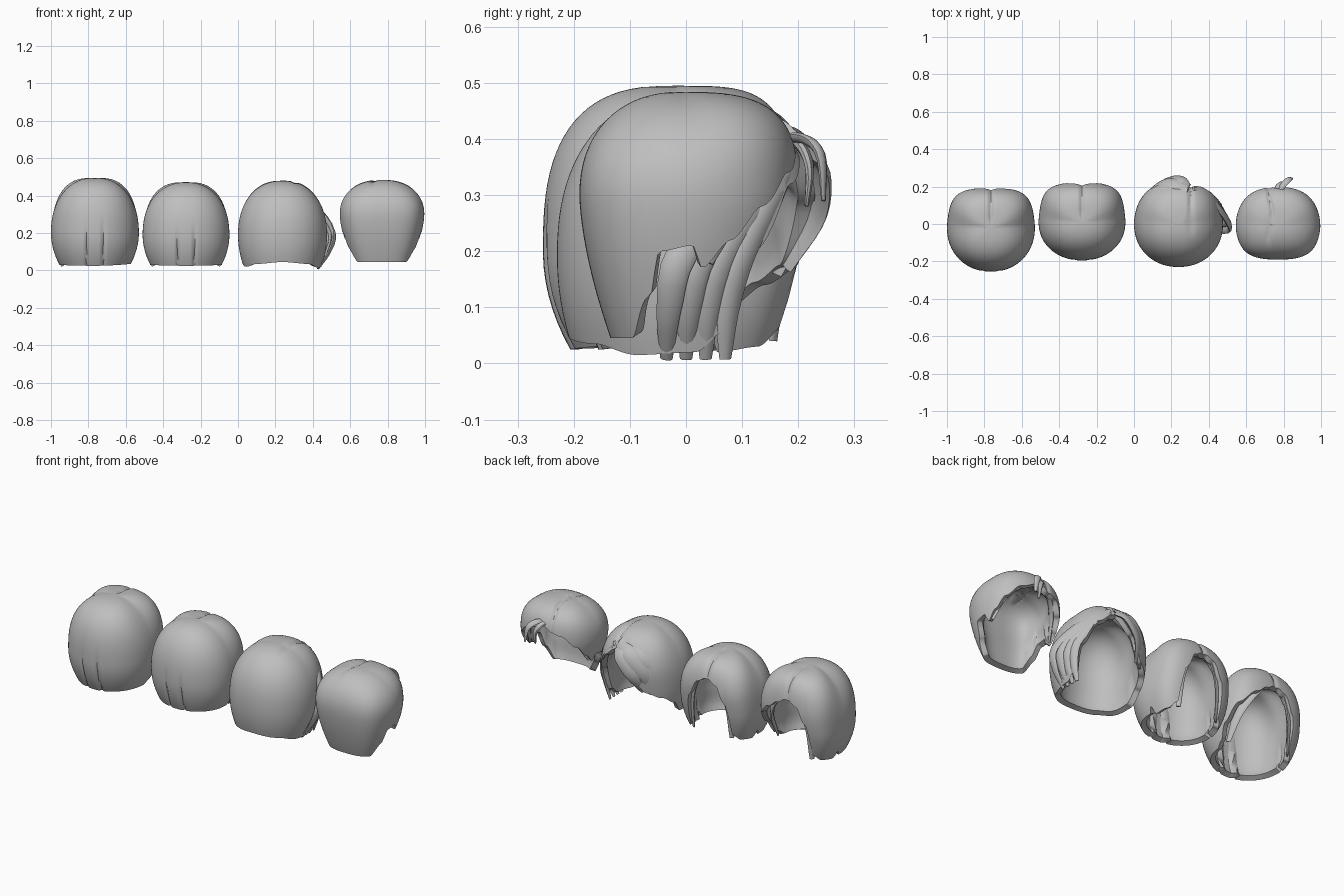
import bpy, bmesh, math
from mathutils import Vector

cube = bpy.data.objects.get("Cube")
if cube:
    bpy.data.objects.remove(cube)

# Single flat grey
grey = bpy.data.materials.new("hair_grey")
grey.use_nodes = True
COLOUR = (0.52, 0.52, 0.52, 1)
grey.diffuse_color = COLOUR
grey.node_tree.nodes["Principled BSDF"].inputs["Base Color"].default_value = COLOUR

SEGS, RINGS = 160, 30


def smooth(a, b, v):
    t = min(1, max(0, (v - a) / (b - a)))
    return t * t * (3 - 2 * t)


def table(points, v):
    """Eased interpolation through (position, value) pairs."""
    for (a, p), (b, q) in zip(points, points[1:]):
        if v <= b:
            return p + (q - p) * smooth(a, b, v)
    return points[-1][1]


def finish(name, bm):
    mesh = bpy.data.meshes.new(name)
    bm.to_mesh(mesh)
    bm.free()
    mesh.materials.append(grey)
    obj = bpy.data.objects.new(name, mesh)
    bpy.context.collection.objects.link(obj)
    bpy.ops.object.select_all(action='DESELECT')
    obj.select_set(True)
    bpy.context.view_layer.objects.active = obj
    return obj


def shade():
    bpy.ops.object.shade_smooth_by_angle(angle=math.radians(40))


def shell(name, cx, cy, size, z_wide, z_top, square, boxy, taper, hem, part, grooves=()):
    """Hollow cap of hair, open at the face and neck."""
    width, front, back = size
    part_x, part_y, wave = part
    bm = bmesh.new()

    def place(phi, t):
        dx, dy = math.sin(phi), math.cos(phi)
        low = table(hem, math.degrees(phi))
        z = z_top - (z_top - low) * (1 - math.cos(t * math.pi / 2))
        u = max(0, (z - z_wide) / (z_top - z_wide))
        # plan is squarer low down and round at the crown
        corner = square[0] * smooth(0, 0.8, dy) + square[1] * smooth(0, 0.8, -dy)
        n = 2.1 + corner * (1 - u * u)
        p = 2.2 + boxy[0] * smooth(0, 1, dy) + boxy[1] * smooth(0, 1, -dy)
        depth = front if dy > 0 else back
        radius = (abs(dx / width) ** n + abs(dy / depth) ** n) ** (-1 / n)
        radius *= max(0, 1 - u ** p) ** (1 / p)
        radius *= 1 - taper[0] * (max(0, z_wide - z) / z_wide) ** taper[1]
        x, y = radius * dx, radius * dy
        # front tucks in towards the jaw
        if y > 0:
            y *= 0.88 + 0.12 * smooth(0.08, 0.32, z)
        # parting line over the crown
        line = part_x + wave * math.sin(y * 25)
        cut = math.exp(-((x - line) / 0.012) ** 2) * smooth(part_y, part_y + 0.08, y)
        z -= 0.009 * cut
        if y > 0.1:
            y -= 0.006 * cut
        # vertical slits in the back
        if y < -0.05:
            for gx, gz in grooves:
                y += 0.013 * math.exp(-((x - gx) / 0.008) ** 2) * (1 - smooth(0.1, gz, z))
        return (cx + x, cy + y, z)

    pole = bm.verts.new((cx, cy, z_top))
    rings = [[bm.verts.new(place(-math.pi + math.tau * j / SEGS, i / RINGS))
              for j in range(SEGS)] for i in range(1, RINGS + 1)]
    for j in range(SEGS):
        k = (j + 1) % SEGS
        bm.faces.new((pole, rings[0][k], rings[0][j]))
        for a, b in zip(rings, rings[1:]):
            bm.faces.new((a[j], a[k], b[k], b[j]))
    obj = finish(name, bm)
    # lining: full thickness at the scalp, thinner towards the hem
    group = obj.vertex_groups.new(name="lining")
    for v in obj.data.vertices:
        ring = (v.index - 1) // SEGS
        group.add([v.index], 1 - 0.45 * smooth(RINGS - 7, RINGS - 1, ring), 'REPLACE')
    solid = obj.modifiers.new("thickness", 'SOLIDIFY')
    solid.thickness = 0.055
    solid.offset = -1
    solid.vertex_group = group.name
    bpy.ops.object.modifier_apply(modifier=solid.name)
    shade()


def lock(name, cx, points, width=0.03, thick=0.012, steps=14, flip=1):
    """Flat tapering strand following a smooth path around the head."""
    pts = [Vector((cx + flip * x, y, z)) for x, y, z in points]
    pts = [2 * pts[0] - pts[1]] + pts + [2 * pts[-1] - pts[-2]]
    spans = len(pts) - 3

    def at(t):
        i = min(int(t * spans), spans - 1)
        f = t * spans - i
        a, b, c, d = pts[i:i + 4]
        return 0.5 * (2 * b + (c - a) * f + (2 * a - 5 * b + 4 * c - d) * f * f
                      + (3 * b - a - 3 * c + d) * f ** 3)

    bm = bmesh.new()
    rings = []
    for s in range(steps + 1):
        t = s / steps
        here = at(t)
        along = (at(min(1, t + 0.02)) - at(max(0, t - 0.02))).normalized()
        out = here - Vector((cx, 0, 0.2))
        side = along.cross(out).normalized()
        out = side.cross(along).normalized()
        scale = 0.25 + 0.75 * math.sin(math.pi * (0.12 + 0.82 * t))
        rings.append([bm.verts.new(here + side * (width * scale * math.cos(a))
                                   + out * (thick * scale * math.sin(a)))
                      for a in (math.tau * k / 8 for k in range(8))])
    for a, b in zip(rings, rings[1:]):
        for k in range(8):
            bm.faces.new((a[k], a[(k + 1) % 8], b[(k + 1) % 8], b[k]))
    bm.faces.new(rings[0])
    bm.faces.new(rings[-1])
    bmesh.ops.recalc_face_normals(bm, faces=bm.faces)
    finish(name, bm)
    shade()


def mirrored(half):
    return [(-a, h) for a, h in reversed(half)] + half


# Two centre-parted styles with curtain fringes; the long one is cut back on its left
curtain_hem = mirrored([(0, 0.37), (16, 0.34), (28, 0.25), (37, 0.06), (50, 0.03),
                        (74, 0.02), (80, 0.06), (86, 0.03), (180, 0.025)])
long_hem = [p for p in curtain_hem if p[0] <= 16] + [
    (30, 0.3), (50, 0.23), (68, 0.14), (82, 0.06), (95, 0.035), (180, 0.025)]
shell("long_curtain_hair", -0.765, -0.02, (0.235, 0.213, 0.235), 0.2, 0.495,
      (1.2, 0), (1.8, 0.5), (0.27, 2), long_hem, (0, -0.05, 0), [(-0.045, 0.32), (0.045, 0.32)])
shell("short_curtain_hair", -0.278, 0.01, (0.232, 0.213, 0.205), 0.19, 0.472,
      (1.3, 0), (1.5, 0.2), (0.25, 2), curtain_hem, (0, -0.02, 0), [(-0.045, 0.28), (0.045, 0.28)])
curtain = [(0.015, 0.16, 0.39), (0.08, 0.155, 0.34), (0.12, 0.145, 0.22), (0.12, 0.13, 0.04)]
swept_back = [(0.015, 0.16, 0.39), (0.1, 0.14, 0.32), (0.16, 0.09, 0.2), (0.17, 0.02, 0.06)]
lock("long_right_fringe", -0.765, curtain, flip=-1)
lock("long_left_fringe", -0.765, swept_back)
for side, flip in (("left", 1), ("right", -1)):
    lock(f"short_{side}_fringe", -0.278, [(x, y + 0.025, z) for x, y, z in curtain], flip=flip)

# Side-parted style with a swept fringe
swept_hem = [(-180, 0.045), (-140, 0.035), (-115, 0.02), (-85, 0.03), (-68, 0.1), (-50, 0.14),
             (-30, 0.17), (-10, 0.29), (14, 0.39), (38, 0.32), (58, 0.2), (68, 0.06),
             (85, 0.02), (115, 0.015), (140, 0.035), (180, 0.045)]
shell("side_swept_hair", 0.238, 0, (0.238, 0.235, 0.23), 0.19, 0.48,
      (0.2, 0), (0.8, 0.1), (0.16, 2), swept_hem, (0.065, -0.08, 0))
for n, path in enumerate((
        [(0.05, 0.19, 0.41), (-0.04, 0.22, 0.375), (-0.12, 0.2, 0.28), (-0.14, 0.16, 0.16)],
        [(0.05, 0.18, 0.42), (-0.09, 0.185, 0.38), (-0.18, 0.135, 0.28), (-0.19, 0.1, 0.15)],
        [(0.05, 0.2, 0.39), (0.0, 0.235, 0.36), (-0.07, 0.23, 0.27), (-0.1, 0.18, 0.17)])):
    lock(f"swept_fringe_{n + 1}", 0.238, path, 0.045, 0.014)
for n in range(4):
    back = 0.035 * n
    lock(f"swept_side_lock_{n + 1}", 0.238,
         [(0.08, 0.19, 0.4), (0.16 + back / 3, 0.16 - back / 2, 0.32),
          (0.22 + back / 2, 0.1 - back, 0.2), (0.215 + back / 3, 0.075 - back, 0.1),
          (0.19, 0.07 - back, 0.008)], 0.028)

# Short cropped style with open sides and a cowlick
crop_hem = mirrored([(0, 0.38), (30, 0.34), (50, 0.28), (64, 0.22), (78, 0.17), (84, 0.21),
                     (100, 0.2), (107, 0.12), (124, 0.045), (180, 0.045)])
shell("cropped_hair", 0.77, -0.01, (0.226, 0.21, 0.18), 0.3, 0.484,
      (0.2, 0.6), (0.9, 0), (0.4, 1.6), crop_hem, (-0.04, -0.12, 0.01))
for side, flip in (("left", 1), ("right", -1)):
    lock(f"cropped_{side}_fringe", 0.77, [(-0.02, 0.17, 0.4), (0.08, 0.155, 0.365),
         (0.15, 0.1, 0.3), (0.185, 0.04, 0.18)], 0.024, flip=flip)
lock("cowlick_upper", 0.77, [(0.0, 0.16, 0.4), (0.03, 0.21, 0.4), (0.06, 0.24, 0.37),
     (0.075, 0.245, 0.29)], 0.018, 0.009)
lock("cowlick_lower", 0.77, [(-0.02, 0.16, 0.39), (0.0, 0.2, 0.39), (0.025, 0.22, 0.35),
     (0.03, 0.215, 0.28)], 0.016, 0.009)
